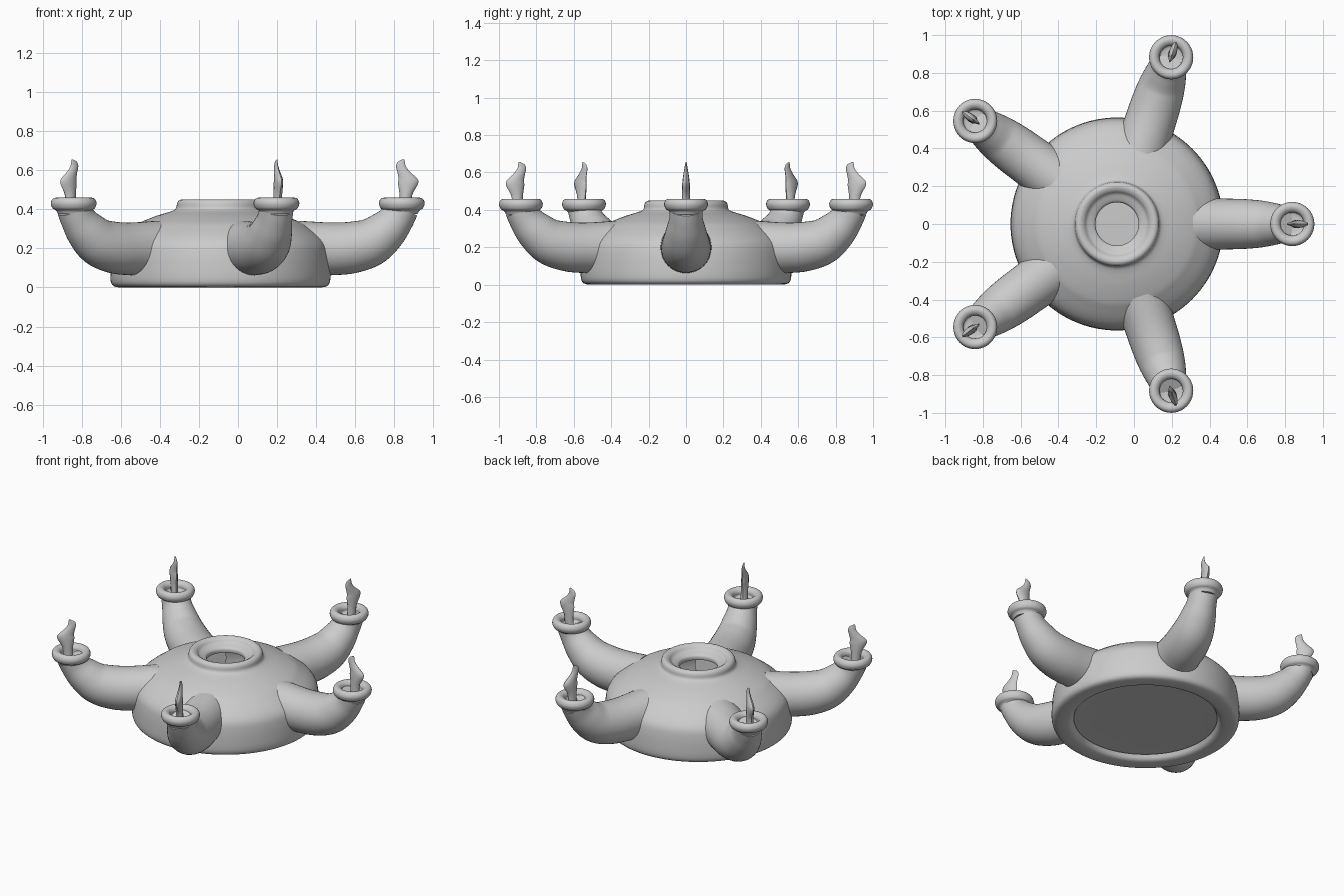
import bpy, bmesh, math
from mathutils import Vector

if "Cube" in bpy.data.objects:
    bpy.data.objects.remove(bpy.data.objects["Cube"])

CX = -0.09      # hub centre
REACH = 0.928   # hub centre to cup centre


def smooth_path(pts, steps=5):
    """Catmull-Rom through points of any dimension."""
    p = [Vector(q) for q in pts]
    p = [p[0] * 2 - p[1]] + p + [p[-1] * 2 - p[-2]]
    out = []
    for i in range(1, len(p) - 2):
        a, b, c, d = p[i - 1:i + 3]
        for k in range(steps):
            t = k / steps
            out.append(0.5 * (2 * b + (c - a) * t + (2 * a - 5 * b + 4 * c - d) * t * t
                              + (3 * b - a - 3 * c + d) * t ** 3))
    return out + [p[-2]]


def loft(name, rings, location, angle=0.0, cap=True):
    """Skin a list of closed rings of points."""
    bm = bmesh.new()
    loops = [[bm.verts.new(v) for v in ring] for ring in rings]
    n = len(loops[0])
    for a, b in zip(loops, loops[1:]):
        for i in range(n):
            j = (i + 1) % n
            bm.faces.new((a[i], a[j], b[j], b[i]))
    if cap:
        bm.faces.new(loops[0][::-1])
        bm.faces.new(loops[-1])
    bmesh.ops.recalc_face_normals(bm, faces=bm.faces)
    me = bpy.data.meshes.new(name)
    bm.to_mesh(me)
    bm.free()
    ob = bpy.data.objects.new(name, me)
    bpy.context.collection.objects.link(ob)
    ob.location = location
    ob.rotation_euler.z = angle
    bpy.ops.object.select_all(action='DESELECT')
    ob.select_set(True)
    bpy.context.view_layer.objects.active = ob
    bpy.ops.object.shade_smooth_by_angle(angle=math.radians(40))
    return ob


def circle(r, z, n, x=0.0):
    return [(x + r * math.cos(2 * math.pi * i / n), r * math.sin(2 * math.pi * i / n), z)
            for i in range(n)]


# Hollow hub: recessed underside, outer wall, dome, collar, mouth, inside
hub_profile = [(0.02, 0.045), (0.41, 0.045), (0.43, 0.035), (0.445, 0.012), (0.47, 0.001),
               (0.525, 0.001), (0.553, 0.013), (0.563, 0.045), (0.562, 0.11), (0.557, 0.167),
               (0.545, 0.218), (0.51, 0.262), (0.45, 0.308), (0.41, 0.333), (0.325, 0.367),
               (0.25, 0.39), (0.227, 0.405), (0.222, 0.43), (0.212, 0.445), (0.195, 0.449),
               (0.175, 0.44), (0.16, 0.423), (0.135, 0.412), (0.118, 0.402), (0.115, 0.385),
               (0.13, 0.37), (0.25, 0.355), (0.40, 0.30), (0.50, 0.22), (0.52, 0.10),
               (0.48, 0.075), (0.02, 0.075)]
loft("hub", [circle(r, z, 96) for r, z in smooth_path(hub_profile, 3)], (CX, 0, 0))

# Arm centreline: reach, height, radius
arm_path = smooth_path([(0.40, 0.199, 0.142), (0.56, 0.197, 0.135), (0.67, 0.204, 0.132),
                        (0.77, 0.232, 0.123), (0.85, 0.292, 0.106), (0.90, 0.35, 0.09),
                        (REACH, 0.405, 0.087)], 5)
arm_rings = []
for i, p in enumerate(arm_path):
    t = arm_path[min(i + 1, len(arm_path) - 1)] - arm_path[max(i - 1, 0)]
    t = Vector((t.x, 0, t.y)).normalized()
    nrm = Vector((-t.z, 0, t.x))
    c = Vector((p.x, 0, p.y))
    arm_rings.append([c + p.z * (nrm * math.cos(a) + Vector((0, 1, 0)) * math.sin(a))
                      for a in (2 * math.pi * k / 40 for k in range(40))])

# Rolled cup at the arm tip
cup_profile = smooth_path([(0.08, 0.375), (0.09, 0.393), (0.108, 0.405), (0.117, 0.43),
                           (0.109, 0.452), (0.092, 0.459), (0.073, 0.452), (0.062, 0.435),
                           (0.059, 0.41), (0.01, 0.405)], 4)
cup_rings = [circle(r, z, 40, REACH) for r, z in cup_profile]

# Flat leaf-shaped flame: centre reach, height, half width, half thickness
flame_path = smooth_path([(0.945, 0.405, 0.03, 0.022), (0.948, 0.46, 0.031, 0.022),
                          (0.952, 0.49, 0.037, 0.022), (0.960, 0.53, 0.051, 0.021),
                          (0.960, 0.555, 0.049, 0.019), (0.945, 0.59, 0.033, 0.014),
                          (0.937, 0.62, 0.025, 0.009), (0.944, 0.643, 0.018, 0.005),
                          (0.958, 0.655, 0.005, 0.002)], 3)
flame_rings = []
for x, z, w, d in flame_path:
    ring = []
    for k in range(12):
        a = 2 * math.pi * k / 12
        s = math.sin(a)
        # tip leans inward as it rises
        lean = 0.02 * max(0, (z - 0.56) / 0.09)
        ring.append((x - lean + w * math.cos(a), d * s * abs(s) ** 0.3, z))
    flame_rings.append(ring)

# Five arms around the hub
for k in range(5):
    ang = k * math.tau / 5
    loft(f"arm_{k + 1}", arm_rings, (CX, 0, 0), ang)
    loft(f"cup_{k + 1}", cup_rings, (CX, 0, 0), ang)
    loft(f"flame_{k + 1}", flame_rings, (CX, 0, 0), ang)
